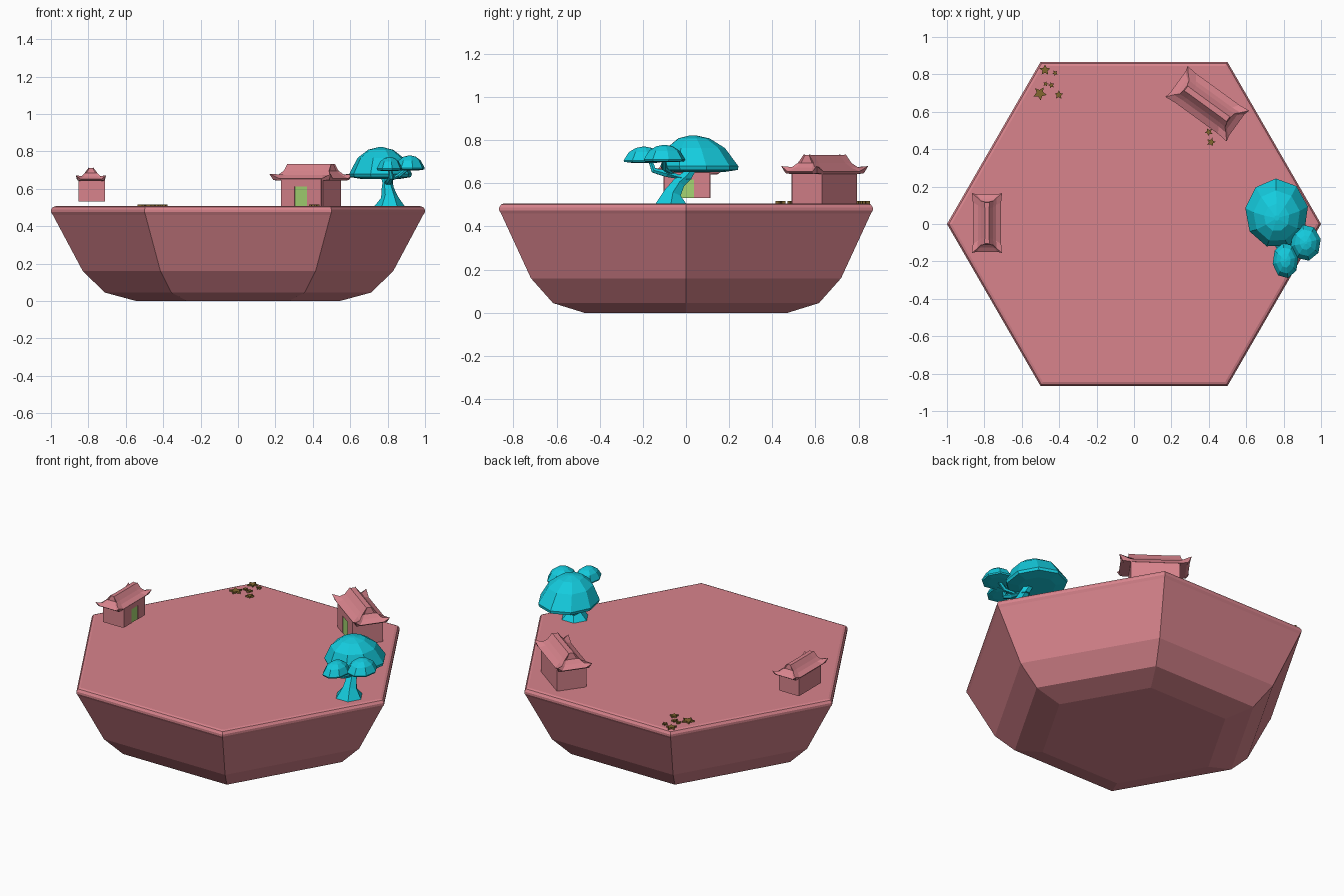
import bpy, bmesh, math
from mathutils import Vector, Matrix

if "Cube" in bpy.data.objects:
    bpy.data.objects.remove(bpy.data.objects["Cube"])


def material(name, rgb):
    m = bpy.data.materials.new(name)
    m.diffuse_color = (*rgb, 1)
    m.use_nodes = True
    m.node_tree.nodes["Principled BSDF"].inputs["Base Color"].default_value = m.diffuse_color
    return m


PINK = material("dusty_pink", (0.69, 0.23, 0.265))
CYAN = material("bright_cyan", (0.007, 0.60, 0.73))
GREEN = material("leaf_green", (0.38, 0.66, 0.17))
GOLD = material("dark_gold", (0.22, 0.135, 0.028))


def loft(name, rings, mat, matrix=None):
    """Join rings of equal point count into a closed flat-faced solid."""
    bm = bmesh.new()
    loops = [[bm.verts.new(p) for p in ring] for ring in rings]
    n = len(loops[0])
    for a, b in zip(loops, loops[1:]):
        for i in range(n):
            j = (i + 1) % n
            bm.faces.new((a[i], a[j], b[j], b[i]))
    bm.faces.new(loops[0][::-1])
    bm.faces.new(loops[-1])
    bmesh.ops.recalc_face_normals(bm, faces=bm.faces)
    if matrix:
        bm.transform(matrix)
    me = bpy.data.meshes.new(name)
    bm.to_mesh(me)
    bm.free()
    me.materials.append(mat)
    ob = bpy.data.objects.new(name, me)
    bpy.context.collection.objects.link(ob)
    return ob


def circle(r, z, n, phase=0.0, ry=None):
    ry = r if ry is None else ry
    return [(r * math.cos(phase + 2 * math.pi * i / n),
             ry * math.sin(phase + 2 * math.pi * i / n), z) for i in range(n)]


def rect(hx, hy, z, cx=0, cy=0):
    return [(cx + sx * hx, cy + sy * hy, z) for sx, sy in ((-1, -1), (1, -1), (1, 1), (-1, 1))]


# Hexagonal island with rounded rim and stepped underside
TOP = 0.507
loft("island", [circle(r, z, 6) for r, z in (
    (0.545, 0), (0.712, 0.045), (0.83, 0.16), (0.99, 0.46), (1.0, 0.475),
    (1.0, 0.488), (0.99, 0.502), (0.975, TOP))], PINK)


def eave(hx, hy, z, lift):
    """Rectangle outline with raised corners, 12 points."""
    s = 0.7
    pts = []
    for sx, sy in ((-1, -1), (1, -1), (1, 1), (-1, 1)):
        corner = (sx * hx, sy * hy, z + lift)
        along_x = (sx * hx * s, sy * hy * 0.94, z)
        along_y = (sx * hx * 0.96, sy * hy * s, z)
        # keep the points in winding order
        pts += [along_y, corner, along_x] if sx * sy > 0 else [along_x, corner, along_y]
    return pts


def house(name, x, y, z, angle, scale):
    M = (Matrix.Translation((x, y, z)) @ Matrix.Rotation(math.radians(angle), 4, 'Z')
         @ Matrix.Scale(scale, 4))
    loft(name + "_walls", [rect(0.138, 0.084, 0), rect(0.138, 0.084, 0.15)], PINK, M)
    # front wall panels on both sides of the door
    for side, sx in (("left", -1), ("right", 1)):
        loft(f"{name}_{side}_panel", [rect(0.046, 0.006, h, sx * 0.086, -0.088)
                                      for h in (0, 0.15)], PINK, M)
    loft(name + "_lintel", [rect(0.04, 0.006, h, 0, -0.088) for h in (0.108, 0.15)], PINK, M)
    loft(name + "_door", [rect(0.04, 0.004, h, 0, -0.087) for h in (0, 0.108)], GREEN, M)
    # sweeping roof with upturned corners and a gabled ridge
    loft(name + "_roof", [
        eave(0.185, 0.09, 0.138, 0.004), eave(0.203, 0.102, 0.15, 0.025),
        eave(0.172, 0.066, 0.169, 0), eave(0.15, 0.044, 0.19, 0),
        eave(0.145, 0.016, 0.226, 0.002)], PINK, M)


house("large_house", 0.391, 0.643, TOP - 0.002, -36, 1.0)
house("small_house", -0.786, 0.005, 0.533, 90, 0.79)


def tube(name, path, n=6):
    """Tapered limb through (x, y, z, radius) points."""
    rings = []
    pts = [Vector(p[:3]) for p in path]
    side = Vector((1, 0, 0))
    for i, p in enumerate(pts):
        d = (pts[min(i + 1, len(pts) - 1)] - pts[max(i - 1, 0)]).normalized()
        if i == 0:
            d = Vector((0, 0, 1))
        side = (side - d * side.dot(d)).normalized()
        up = d.cross(side)
        r = path[i][3]
        rings.append([p + side * a + up * b for a, b, _ in circle(r, 0, n)])
    loft(name, rings, CYAN)


# Bent tree trunk and branches
tube("trunk", [(0.81, -0.07, TOP - 0.003, 0.083), (0.81, -0.062, 0.555, 0.045),
               (0.80, -0.03, 0.605, 0.032), (0.80, 0.005, 0.635, 0.028),
               (0.78, 0.04, 0.69, 0.022)])
tube("rear_branch", [(0.80, 0.01, 0.617, 0.025), (0.81, -0.09, 0.645, 0.018),
                     (0.82, -0.15, 0.66, 0.014), (0.81, -0.17, 0.72, 0.01)])
tube("side_branch", [(0.80, -0.06, 0.64, 0.016), (0.86, -0.10, 0.67, 0.012),
                     (0.92, -0.10, 0.72, 0.01)])


def canopy(name, x, y, z, rx, ry, h, n, peak_y=0, phase=0.2):
    """Faceted mushroom-like leaf dome."""
    rings = []
    for k, t in ((0.6, 0.0), (0.97, 0.06), (1.0, 0.16), (0.74, 0.66), (0.40, 0.92), (0.08, 1.0)):
        rings.append([(px, py + peak_y * t, pz) for px, py, pz in
                      circle(rx * k, h * t, n, phase, ry * k)])
    loft(name, rings, CYAN, Matrix.Translation((x, y, z)))


canopy("large_canopy", 0.763, 0.062, 0.652, 0.17, 0.186, 0.17, 9, -0.03)
canopy("side_canopy", 0.918, -0.10, 0.698, 0.082, 0.098, 0.08, 8)
canopy("front_canopy", 0.81, -0.195, 0.695, 0.07, 0.096, 0.075, 8)

# Small flat stars scattered on the ground
STARS = ((-0.476, 0.823, 0.030), (-0.422, 0.807, 0.016), (-0.472, 0.749, 0.015),
         (-0.442, 0.742, 0.018), (-0.503, 0.698, 0.038), (-0.402, 0.690, 0.025),
         (0.400, 0.492, 0.022), (0.412, 0.438, 0.025))
for i, (x, y, r) in enumerate(STARS):
    outline = [(math.cos(a) * q, math.sin(a) * q) for a, q in
               ((0.3 + i * 0.5 + k * math.pi / 5, r if k % 2 == 0 else r * 0.48)
                for k in range(10))]
    loft(f"star_{i + 1}", [[(px, py, h) for px, py in outline] for h in (0, 0.012)],
         GOLD, Matrix.Translation((x, y, TOP - 0.002)))
